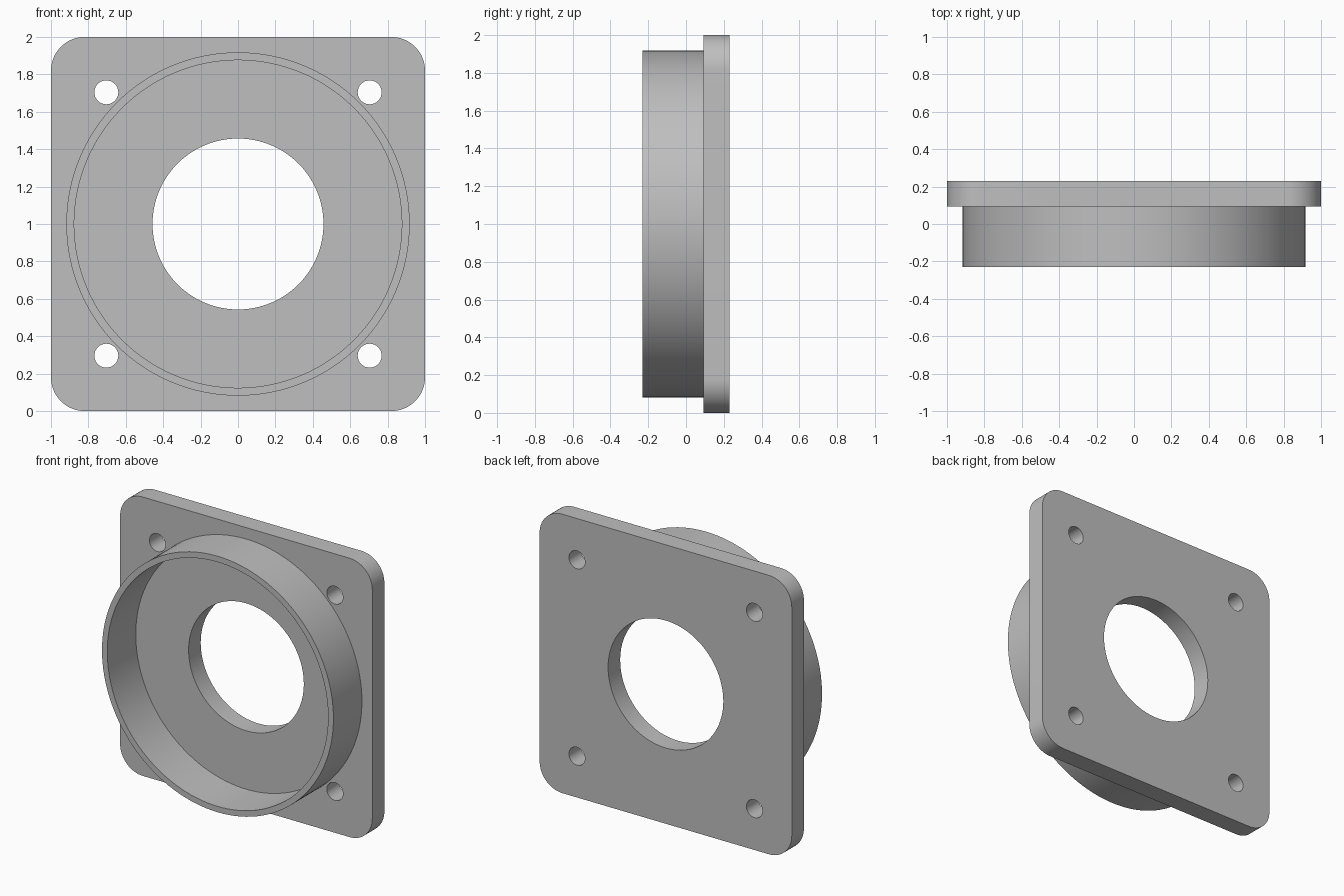
import bpy
import bmesh
import math
from mathutils import Matrix, Vector

cube = bpy.data.objects.get("Cube")
if cube:
    bpy.data.objects.remove(cube, do_unlink=True)

FRONT, SEAT, BACK = -0.23, 0.093, 0.23      # y of collar rim, plate front, plate back
CENTRE_Z = 1.0
CORNER_R = 0.18
COLLAR_OUT, COLLAR_IN = 0.918, 0.876
BORE_R, BOLT_R, BOLT_POS = 0.457, 0.064, 0.704

grey = bpy.data.materials.new("plain_grey")
grey.use_nodes = True
colour = (0.52, 0.52, 0.52, 1)
grey.diffuse_color = colour
grey.node_tree.nodes["Principled BSDF"].inputs["Base Color"].default_value = colour


def make_object(name, bm):
    bmesh.ops.recalc_face_normals(bm, faces=bm.faces)
    mesh = bpy.data.meshes.new(name)
    bm.to_mesh(mesh)
    bm.free()
    mesh.materials.append(grey)
    obj = bpy.data.objects.new(name, mesh)
    bpy.context.collection.objects.link(obj)
    return obj


def activate(obj):
    bpy.ops.object.select_all(action='DESELECT')
    obj.select_set(True)
    bpy.context.view_layer.objects.active = obj


def add_cylinder(bm, x, z, radius, segments):
    """Cylinder along y that passes right through the plate."""
    place = Matrix.Translation((x, (SEAT + BACK) / 2, z)) @ Matrix.Rotation(math.pi / 2, 4, 'X')
    bmesh.ops.create_cone(bm, cap_ends=True, segments=segments, radius1=radius,
                          radius2=radius, depth=0.4, matrix=place)


# Square flange with rounded corners
bm = bmesh.new()
inset = 1 - CORNER_R
steps = 16
outline = []
for corner, (sx, sz) in enumerate([(1, 1), (-1, 1), (-1, -1), (1, -1)]):
    for i in range(steps + 1):
        a = (corner + i / steps) * math.pi / 2
        outline.append(bm.verts.new((sx * inset + CORNER_R * math.cos(a), SEAT,
                                     CENTRE_Z + sz * inset + CORNER_R * math.sin(a))))
face = bm.faces.new(outline)
extruded = bmesh.ops.extrude_face_region(bm, geom=[face], use_keep_orig=True)
bmesh.ops.translate(bm, vec=(0, BACK - SEAT, 0),
                    verts=[v for v in extruded["geom"] if isinstance(v, bmesh.types.BMVert)])
plate = make_object("mounting_plate", bm)

# Central bore and four bolt holes
bm = bmesh.new()
add_cylinder(bm, 0, CENTRE_Z, BORE_R, 96)
for sx in (-1, 1):
    for sz in (-1, 1):
        add_cylinder(bm, sx * BOLT_POS, CENTRE_Z + sz * BOLT_POS, BOLT_R, 40)
cutter = make_object("hole_cutter", bm)
cutter.hide_render = True

cut = plate.modifiers.new("holes", 'BOOLEAN')
cut.operation = 'DIFFERENCE'
cut.solver = 'EXACT'
cut.object = cutter
activate(plate)
bpy.ops.object.modifier_apply(modifier=cut.name)
bpy.data.objects.remove(cutter, do_unlink=True)

# Thin round collar, sunk slightly into the plate
bm = bmesh.new()
root = SEAT + 0.02
section = [bm.verts.new((r, y, CENTRE_Z)) for r, y in
           [(COLLAR_IN, FRONT), (COLLAR_OUT, FRONT), (COLLAR_OUT, root), (COLLAR_IN, root)]]
edges = [bm.edges.new((section[i], section[(i + 1) % 4])) for i in range(4)]
bmesh.ops.spin(bm, geom=section + edges, cent=Vector((0, 0, CENTRE_Z)), axis=(0, 1, 0),
               angle=2 * math.pi, steps=128, use_merge=True)
bmesh.ops.remove_doubles(bm, verts=bm.verts, dist=0.0001)
collar = make_object("round_collar", bm)

# Smooth curved walls, crisp rims
for obj in (plate, collar):
    activate(obj)
    bpy.ops.object.shade_smooth_by_angle(angle=math.radians(30))
